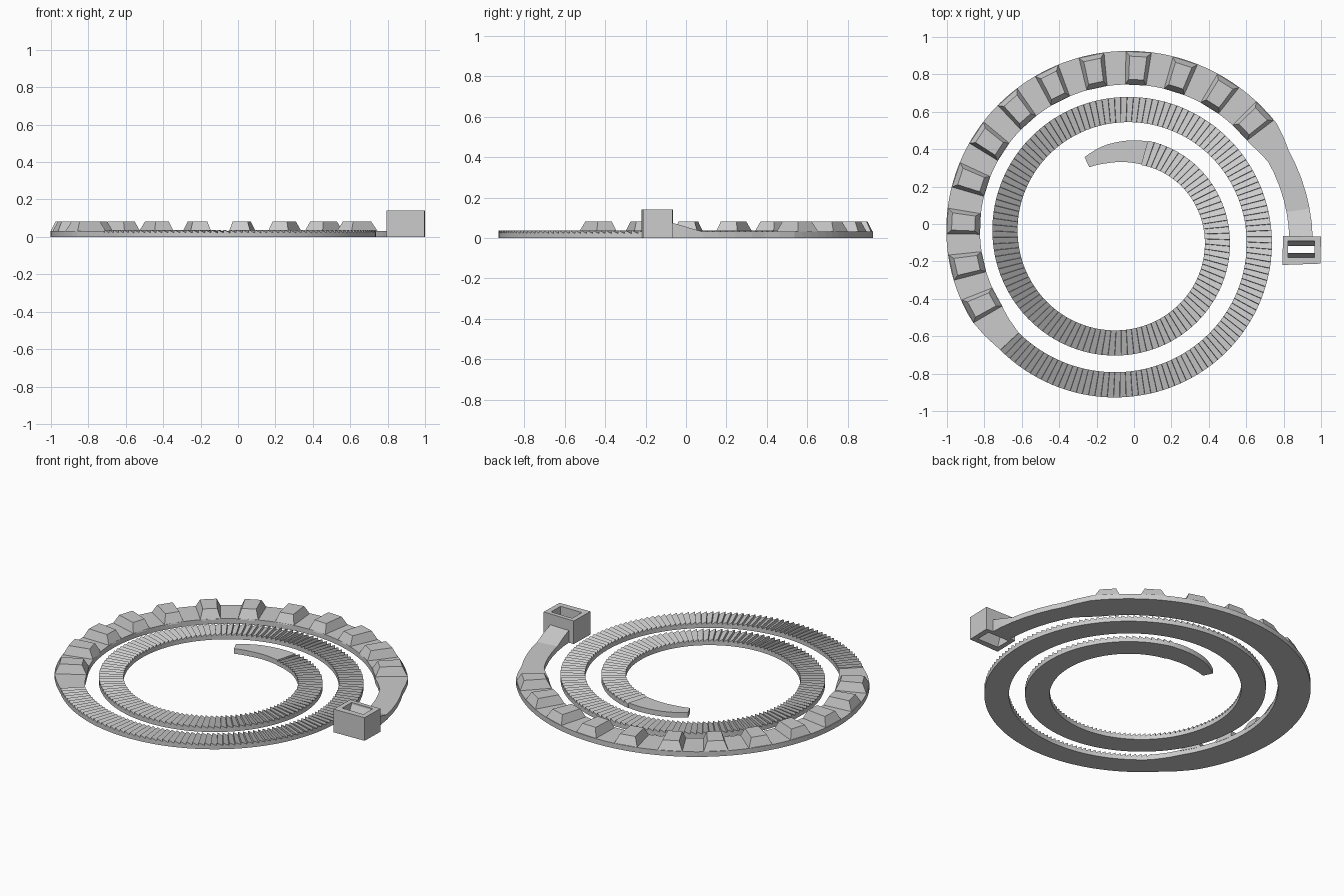
import bpy, bmesh, math
from mathutils import Vector

cube = bpy.data.objects.get("Cube")
if cube:
    bpy.data.objects.remove(cube)

CENTRE = Vector((-0.066, -0.068, 0))
BAND_TOP = 0.031

grey = bpy.data.materials.new("grey_plastic")
grey.use_nodes = True
grey.diffuse_color = (0.6, 0.6, 0.6, 1)
grey.node_tree.nodes["Principled BSDF"].inputs["Base Color"].default_value = (0.6, 0.6, 0.6, 1)


def radius(deg):
    return 0.959 - 0.056 * deg / 90


def on_spiral(deg, offset, z):
    a = math.radians(deg)
    r = radius(deg) + offset
    return CENTRE + Vector((r * math.cos(a), r * math.sin(a), z))


def finish(name, bm):
    bmesh.ops.recalc_face_normals(bm, faces=bm.faces)
    mesh = bpy.data.meshes.new(name)
    bm.to_mesh(mesh)
    bm.free()
    mesh.materials.append(grey)
    obj = bpy.data.objects.new(name, mesh)
    bpy.context.collection.objects.link(obj)
    return obj


def loft(bm, loops, closed=False):
    """Skin a row of point loops, capping the ends unless it closes on itself."""
    rows = [[bm.verts.new(p) for p in loop] for loop in loops]
    n = len(rows[0])
    pairs = list(zip(rows, rows[1:]))
    if closed:
        pairs.append((rows[-1], rows[0]))
    else:
        bm.faces.new(rows[0])
        bm.faces.new(rows[-1][::-1])
    for a, b in pairs:
        for i in range(n):
            j = (i + 1) % n
            bm.faces.new((a[i], a[j], b[j], b[i]))


def blend(keys, x):
    """Linear interpolation through (position, value) keys."""
    for (x0, v0), (x1, v1) in zip(keys, keys[1:]):
        if x <= x1:
            return v0 + (v1 - v0) * max(0, (x - x0) / (x1 - x0))
    return keys[-1][1]


def ribbon(name, stations):
    """Strap along the spiral from (angle, half width, top height) stations."""
    bm = bmesh.new()
    loft(bm, [[on_spiral(d, -w, 0), on_spiral(d, w, 0),
               on_spiral(d, w, z), on_spiral(d, -w, z)] for d, w, z in stations])
    return finish(name, bm)


# Wide collar band, with the neck rising into the head
WIDE_START, TEETH_START, TEETH_END, TIP_END = 36, 223, 793, 835
widths = [(-1, 0.0625), (27, 0.0625), (WIDE_START, 0.09), (209, 0.09), (TEETH_START, 0.0675)]
heights = [(-1, 0.08), (8.5, BAND_TOP), (9, BAND_TOP)]
angles = [-1, 4, 8.5, 13, 18, 23, 27, 31.5, WIDE_START]
angles += [WIDE_START + 3 * i for i in range(1, 59)] + [216, TEETH_START]
ribbon("collar_band", [(d, blend(widths, d), blend(heights, d)) for d in angles])

# Toothed strap: sawteeth sloping down towards the tip
stations = []
deg = TEETH_START
while deg < TEETH_END:
    step = math.degrees(0.031 / radius(deg))
    stations += [(deg, 0.0675, 0.022), (deg + 0.06 * step, 0.0675, 0.038)]
    deg += step
stations.append((deg, 0.0675, 0.022))
ribbon("toothed_strap", stations)

# Smooth tapering tip
tip_widths = [(deg, 0.064), (803, 0.06), (821, 0.048), (TIP_END, 0.03)]
tip = [deg + (TIP_END - deg) * i / 12 for i in range(13)]
ribbon("strap_tip", [(d, blend(tip_widths, d), BAND_TOP) for d in tip])

# Raised studs along the collar
bm = bmesh.new()
for i in range(12):
    mid = 41.3 + 14.3 * i + 0.06 * i * i
    loops = []
    for half_len, half_wid, z in ((0.064, 0.09, BAND_TOP - 0.005), (0.043, 0.062, 0.082)):
        da = math.degrees(half_len / radius(mid))
        loops.append([on_spiral(mid + s * da, t * half_wid, z)
                      for s, t in ((-1, -1), (1, -1), (1, 1), (-1, 1))])
    loft(bm, loops)
finish("collar_studs", bm)

# Locking head: a block with a slot right through it
HEAD_TOP = 0.14
outer = [(0.797, -0.064), (1.0, -0.067), (0.996, -0.212), (0.793, -0.219)]
slot_l, slot_r, slot_back, slot_front = 0.824, 0.966, -0.09, -0.18
slot = [(slot_l, slot_back), (slot_r, slot_back), (slot_r, slot_front), (slot_l, slot_front)]
bm = bmesh.new()
loft(bm, [[(x, y, z) for x, y in ring]
          for ring, z in ((outer, 0), (outer, HEAD_TOP), (slot, HEAD_TOP), (slot, 0))], closed=True)
finish("locking_head", bm)


def slot_piece(name, profile):
    bm = bmesh.new()
    loft(bm, [[(x, y, z) for y, z in profile] for x in (slot_l, slot_r)])
    finish(name, bm)


# Guide ramp on the slot's back wall and the pawl on its front wall
slot_piece("slot_guide", [(slot_back, 0.13), (-0.117, 0.08), (-0.117, 0.05), (slot_back, 0.01)])
slot_piece("locking_pawl", [(slot_front, 0.03), (-0.155, 0.1), (-0.155, 0.07), (slot_front, 0.005)])
